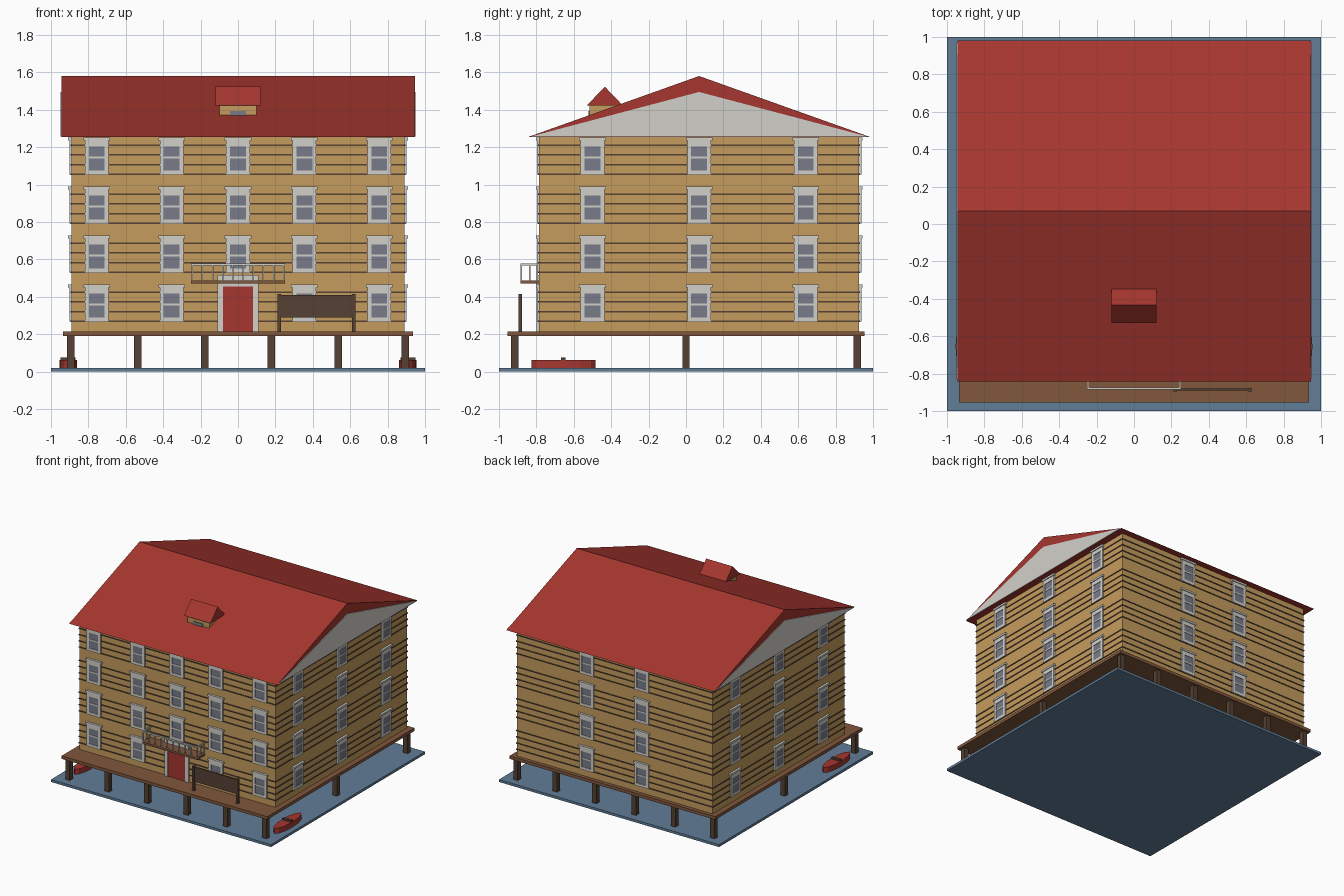
import bpy, bmesh, math
from mathutils import Matrix, Vector

if "Cube" in bpy.data.objects:
    bpy.data.objects.remove(bpy.data.objects["Cube"])


def material(name, rgb):
    m = bpy.data.materials.new(name)
    m.diffuse_color = (*rgb, 1)
    m.use_nodes = True
    m.node_tree.nodes["Principled BSDF"].inputs["Base Color"].default_value = m.diffuse_color
    return m


WATER = material("water blue", (0.12, 0.205, 0.31))
DECK = material("deck brown", (0.22, 0.095, 0.045))
DARK = material("dark timber", (0.09, 0.053, 0.033))
WALL = material("ochre wall", (0.56, 0.335, 0.11))
TRIM = material("off white trim", (0.64, 0.63, 0.59))
GLASS = material("grey glass", (0.19, 0.20, 0.25))
RED = material("barn red", (0.38, 0.037, 0.028))


def finish(name, bm, mat):
    bmesh.ops.recalc_face_normals(bm, faces=bm.faces)
    me = bpy.data.meshes.new(name)
    bm.to_mesh(me)
    bm.free()
    me.materials.append(mat)
    ob = bpy.data.objects.new(name, me)
    bpy.context.collection.objects.link(ob)
    return ob


def boxes(name, mat, items):
    """One object from boxes given as (x0, x1, y0, y1, z0, z1)."""
    bm = bmesh.new()
    for x0, x1, y0, y1, z0, z1 in items:
        c = Vector((x0 + x1, y0 + y1, z0 + z1)) / 2
        s = Matrix.Diagonal((abs(x1 - x0), abs(y1 - y0), abs(z1 - z0), 1))
        bmesh.ops.create_cube(bm, size=1, matrix=Matrix.Translation(c) @ s)
    return finish(name, bm, mat)


def prism(name, mat, profile, x0, x1):
    """Extrude a (y, z) profile along x."""
    bm = bmesh.new()
    f = bm.faces.new([bm.verts.new((x0, y, z)) for y, z in profile])
    ext = bmesh.ops.extrude_face_region(bm, geom=[f])["geom"]
    bmesh.ops.translate(bm, vec=(x1 - x0, 0, 0),
                        verts=[v for v in ext if isinstance(v, bmesh.types.BMVert)])
    return finish(name, bm, mat)


HX, Y0, Y1, YC = 0.89, -0.785, 0.925, 0.07
Z0, Z1, STOREY = 0.215, 1.257, 0.262

# Water, piles and deck
boxes("water", WATER, [(-1, 1, -1, 1, 0, 0.02)])
boxes("piles", DARK, [(x - 0.02, x + 0.02, y - 0.02, y + 0.02, 0.02, 0.19)
                      for x in [-0.895 + 0.358 * i for i in range(6)]
                      for y in (-0.915, 0, 0.915)])
boxes("deck", DECK, [(-0.935, 0.935, -0.955, 0.955, 0.19, Z0)])

# House body with dark board lines, four per storey
boxes("house_walls", WALL, [(-HX, HX, Y0, Y1, Z0, Z1)])
P = 0.005
boxes("board_lines", DARK, [(-HX - P, HX + P, Y0 - P, Y1 + P, z - 0.004, z + 0.004)
                            for s in range(4)
                            for z in [0.27 + STOREY * s + 0.051 * k for k in range(4)]])


# Windows
def on_wall(side, u0, u1, depth, z0, z1):
    if side == "front":
        return (u0, u1, Y0 - depth, Y0, z0, z1)
    if side == "back":
        return (u0, u1, Y1, Y1 + depth, z0, z1)
    if side == "right":
        return (HX, HX + depth, u0, u1, z0, z1)
    return (-HX - depth, -HX, u0, u1, z0, z1)


columns = {"front": (-0.755, -0.355, 0, 0.355, 0.755), "back": (-0.25, 0.25),
           "right": (YC - 0.57, YC, YC + 0.57), "left": (YC - 0.57, YC, YC + 0.57)}
for side, us in columns.items():
    frames, panes = [], []
    for u in us:
        for s in range(4):
            if side == "front" and u == 0 and s == 0:
                continue                      # the door goes here
            z = 0.268 + STOREY * s
            for a, b, d, lo, hi in ((-0.063, -0.042, 0.012, 0, 0.182),
                                    (0.042, 0.063, 0.012, 0, 0.182),
                                    (-0.042, 0.042, 0.012, 0, 0.022),
                                    (-0.042, 0.042, 0.012, 0.15, 0.182),
                                    (-0.042, 0.042, 0.011, 0.086, 0.097),
                                    (-0.071, 0.071, 0.018, 0.182, 0.197)):
                frames.append(on_wall(side, u + a, u + b, d, z + lo, z + hi))
            panes.append(on_wall(side, u - 0.042, u + 0.042, 0.008, z + 0.022, z + 0.15))
    boxes(side + "_window_frames", TRIM, frames)
    boxes(side + "_window_panes", GLASS, panes)

# Front door and its frame
boxes("door_frame", TRIM, [on_wall("front", -0.11, -0.08, 0.015, Z0, 0.515),
                           on_wall("front", 0.08, 0.11, 0.015, Z0, 0.515),
                           on_wall("front", -0.08, 0.08, 0.015, 0.455, 0.515)])
boxes("door", RED, [on_wall("front", -0.08, 0.08, 0.01, Z0, 0.455)])

# Balcony with railing
BY = -0.88
boxes("balcony_floor", DECK, [(-0.25, 0.25, BY - 0.005, Y0, 0.47, 0.487)])
rail = [(-0.25, 0.25, BY - 0.005, BY + 0.005, 0.567, 0.578)]
rail += [(x - 0.004, x + 0.004, BY - 0.004, BY + 0.004, 0.487, 0.567)
         for x in [-0.245 + 0.49 * i / 9 for i in range(10)]]
for x in (-0.245, 0.245):
    rail.append((x - 0.005, x + 0.005, BY + 0.005, Y0, 0.567, 0.578))
    rail += [(x - 0.004, x + 0.004, y - 0.004, y + 0.004, 0.487, 0.567)
             for y in (-0.835, -0.795)]
boxes("balcony_railing", TRIM, rail)

# Blank sign board on two posts
boxes("sign_board", DARK, [(0.21, 0.625, -0.891, -0.879, 0.29, 0.41)])
boxes("sign_posts", DARK, [(x - 0.009, x + 0.009, -0.896, -0.876, Z0, 0.415)
                           for x in (0.22, 0.618)])

# Main roof with pale gable plates
prism("roof", RED, [(YC - 0.912, 1.255), (YC + 0.912, 1.255), (YC, 1.58)], -0.945, 0.945)
for side, x in (("left", -0.95), ("right", 0.943)):
    prism(side + "_gable", TRIM, [(YC - 0.9, 1.257), (YC + 0.9, 1.257), (YC, 1.495)],
          x, x + 0.007)

# Dormer
boxes("dormer_walls", WALL, [(-0.1, 0.1, -0.515, -0.35, 1.34, 1.425)])
boxes("dormer_window", GLASS, [(-0.042, 0.042, -0.522, -0.515, 1.35, 1.393)])
prism("dormer_roof", RED, [(-0.53, 1.423), (-0.338, 1.423), (-0.434, 1.523)], -0.12, 0.12)

# Two rowing boats
for side, x in (("left", -0.908), ("right", 0.908)):
    bm = bmesh.new()
    bmesh.ops.create_cone(bm, cap_ends=True, segments=12, radius1=1, radius2=1, depth=1,
                          matrix=Matrix.Translation((x, -0.655, 0.041))
                          @ Matrix.Diagonal((0.046, 0.17, 0.042, 1)))
    finish(side + "_boat", bm, RED)
    boxes(side + "_boat_seat", DARK, [(x - 0.04, x + 0.04, -0.667, -0.643, 0.06, 0.075)])
